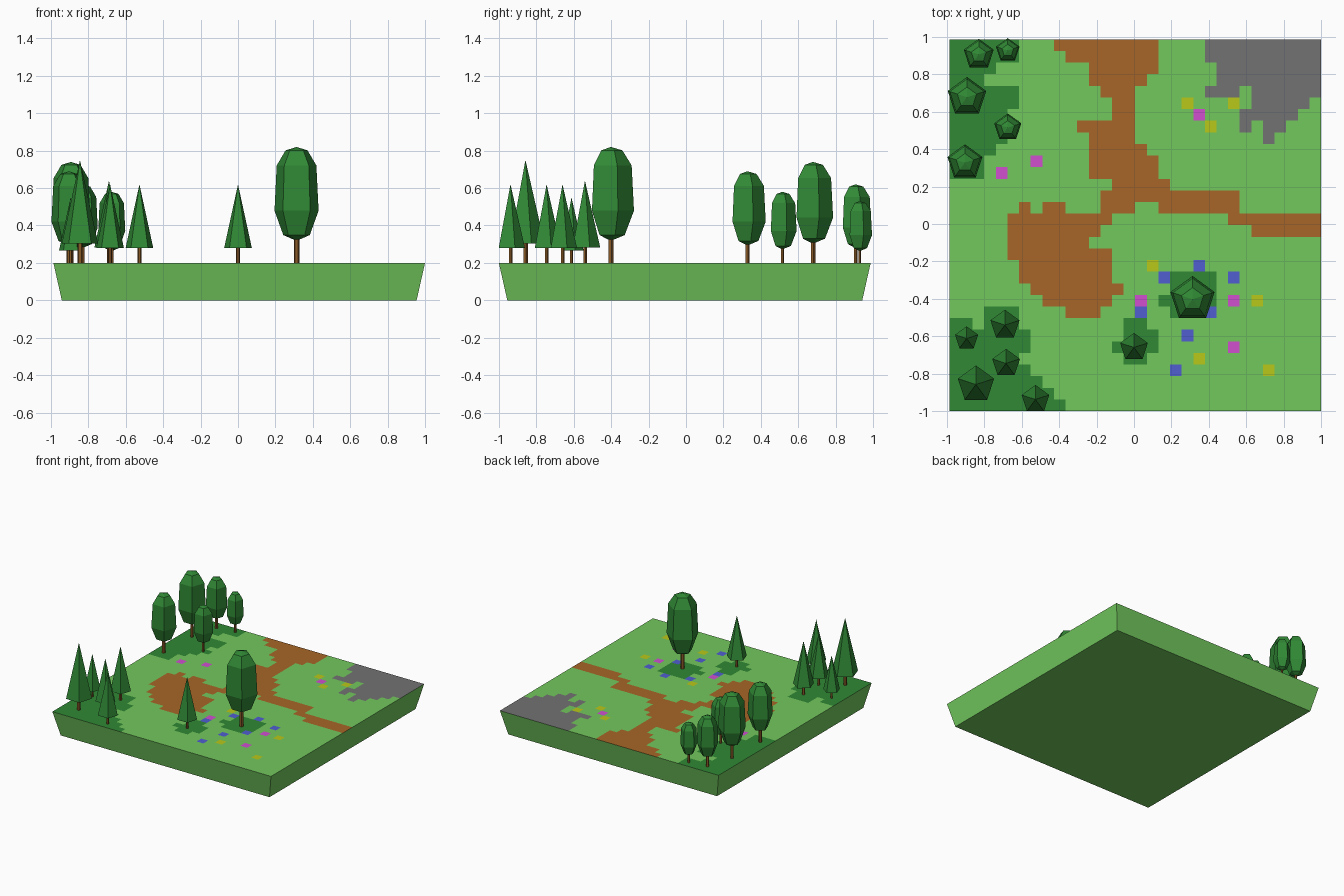
import bpy, bmesh, math

if "Cube" in bpy.data.objects:
    bpy.data.objects.remove(bpy.data.objects["Cube"])

N = 32                       # tiles per side
X0, Y1, SIZE = -0.987, 0.987, 1.987
CELL = SIZE / N
GROUND = 0.2


def material(name, rgb):
    m = bpy.data.materials.new(name)
    m.diffuse_color = (*rgb, 1)
    m.use_nodes = True
    m.node_tree.nodes["Principled BSDF"].inputs["Base Color"].default_value = m.diffuse_color
    return m


MATS = {n: material(n, c) for n, c in {
    "grass": (0.17, 0.58, 0.11), "dirt": (0.39, 0.13, 0.021),
    "shade": (0.03, 0.25, 0.036), "stone": (0.17, 0.17, 0.17),
    "yellow": (0.48, 0.58, 0.01), "pink": (0.63, 0.08, 0.63),
    "blue": (0.08, 0.114, 0.63), "bark": (0.25, 0.10, 0.02),
    "leaf": (0.03, 0.25, 0.036)}.items()}
ORDER = list(MATS)


def finish(bm, name, mats):
    bmesh.ops.recalc_face_normals(bm, faces=bm.faces)
    me = bpy.data.meshes.new(name)
    bm.to_mesh(me)
    bm.free()
    for m in mats:
        me.materials.append(MATS[m])
    ob = bpy.data.objects.new(name, me)
    bpy.context.collection.objects.link(ob)
    return ob


# Tile patches: first col, last col, first row (from the back), last row
DIRT = [(9, 17, 0, 0), (10, 17, 1, 1), (12, 17, 2, 2), (12, 16, 3, 3), (13, 15, 4, 4),
        (14, 15, 5, 6), (11, 15, 7, 7), (12, 15, 8, 8), (12, 16, 9, 9), (12, 17, 10, 11),
        (14, 18, 12, 12), (13, 24, 13, 13), (6, 6, 14, 14), (8, 9, 14, 14), (13, 15, 14, 14),
        (18, 24, 14, 14), (24, 31, 15, 15), (26, 31, 16, 16), (5, 13, 15, 15), (5, 12, 16, 16),
        (5, 11, 17, 17), (5, 13, 18, 18), (6, 13, 19, 20), (7, 14, 21, 21), (8, 13, 22, 22),
        (10, 12, 23, 23)]
STONE = [(22, 31, 0, 1), (23, 31, 2, 3), (22, 24, 4, 4), (26, 31, 4, 4), (26, 30, 5, 5),
         (25, 29, 6, 6), (25, 25, 7, 7), (27, 28, 7, 7), (27, 27, 8, 8)]
SHADE = [(0, 5, 0, 1), (0, 3, 2, 2), (0, 2, 3, 3), (0, 5, 4, 5), (0, 4, 6, 6), (0, 5, 7, 7),
         (0, 4, 8, 8), (0, 3, 9, 9), (0, 2, 10, 11), (3, 5, 23, 23), (0, 1, 24, 24),
         (3, 5, 24, 24), (0, 6, 25, 26), (0, 5, 27, 27), (0, 6, 28, 28), (0, 7, 29, 29),
         (0, 8, 30, 30), (0, 9, 31, 31), (15, 16, 24, 24), (15, 17, 25, 25), (14, 17, 26, 26),
         (15, 16, 27, 27), (19, 22, 20, 21), (18, 22, 22, 22), (19, 22, 23, 23)]
FLOWERS = {"yellow": [(20, 5), (24, 5), (22, 7), (17, 19), (26, 22), (21, 27), (27, 28)],
           "pink": [(21, 6), (7, 10), (4, 11), (16, 22), (24, 22), (24, 26)],
           "blue": [(21, 19), (18, 20), (24, 20), (16, 23), (22, 23), (20, 25), (19, 28)]}
tiles = {}
for kind, rects in (("shade", SHADE), ("dirt", DIRT), ("stone", STONE)):
    for c0, c1, r0, r1 in rects:
        tiles.update({(c, r): kind for c in range(c0, c1 + 1) for r in range(r0, r1 + 1)})
for kind, cells in FLOWERS.items():
    tiles.update({cell: kind for cell in cells})

# Tiled ground slab with sloping sides
bm = bmesh.new()
grid = [[bm.verts.new((X0 + c * CELL, Y1 - r * CELL, GROUND)) for r in range(N + 1)]
        for c in range(N + 1)]
for c in range(N):
    for r in range(N):
        f = bm.faces.new((grid[c][r], grid[c][r + 1], grid[c + 1][r + 1], grid[c + 1][r]))
        f.material_index = ORDER.index(tiles.get((c, r), "grass"))
IN = 0.045
rims = [[grid[i][0] for i in range(N + 1)], [grid[N][i] for i in range(N + 1)],
        [grid[N - i][N] for i in range(N + 1)], [grid[0][N - i] for i in range(N + 1)]]
foot = [bm.verts.new((x, y, 0)) for x, y in (
    (X0 + IN, Y1 - IN), (X0 + SIZE - IN, Y1 - IN),
    (X0 + SIZE - IN, Y1 - SIZE + IN), (X0 + IN, Y1 - SIZE + IN))]
for i, rim in enumerate(rims):
    bm.faces.new(rim + [foot[(i + 1) % 4], foot[i]])
bm.faces.new(foot)
finish(bm, "ground", ORDER)


def lathe(name, profile, x, y, h, mat):
    """Five-sided solid from (radius, height) pairs scaled by tree height."""
    bm = bmesh.new()
    rings = []
    for rad, z in profile:
        pts = 5 if rad else 1
        rings.append([bm.verts.new((x + rad * h * math.sin(k * math.tau / 5),
                                    y + rad * h * math.cos(k * math.tau / 5),
                                    GROUND + z * h)) for k in range(pts)])
    for a, b in zip(rings, rings[1:]):
        for k in range(5):
            quad = [a[k % len(a)], a[(k + 1) % len(a)], b[(k + 1) % len(b)], b[k % len(b)]]
            bm.faces.new(list(dict.fromkeys(quad)))
    for ring in (rings[0], rings[-1]):
        if len(ring) > 1:
            bm.faces.new(ring)
    return finish(bm, name, [mat])


TRUNK = [(0.025, 0), (0.025, 0.26)]
ROUND = [(0, 0.19), (0.12, 0.24), (0.2, 0.45), (0.18, 0.84), (0.1, 0.97), (0, 1)]
CONE = [(0.185, 0.19), (0, 1)]
# Trees: x, y, height
ROUND_TREES = [(-.83, .906, .42), (-.675, .928, .33), (-.893, .678, .54),
               (-.675, .515, .38), (-.904, .328, .49), (.313, -.402, .62)]
CONE_TREES = [(-.69, -.54, .44), (-.895, -.612, .35), (-.684, -.745, .42),
              (0, -.66, .42), (-.845, -.858, .55), (-.527, -.938, .42)]
for label, crown, trees in (("round_tree", ROUND, ROUND_TREES), ("pine_tree", CONE, CONE_TREES)):
    for i, (x, y, h) in enumerate(trees):
        lathe(f"{label}_trunk_{i}", TRUNK, x, y, h, "bark")
        lathe(f"{label}_crown_{i}", crown, x, y, h, "leaf")
